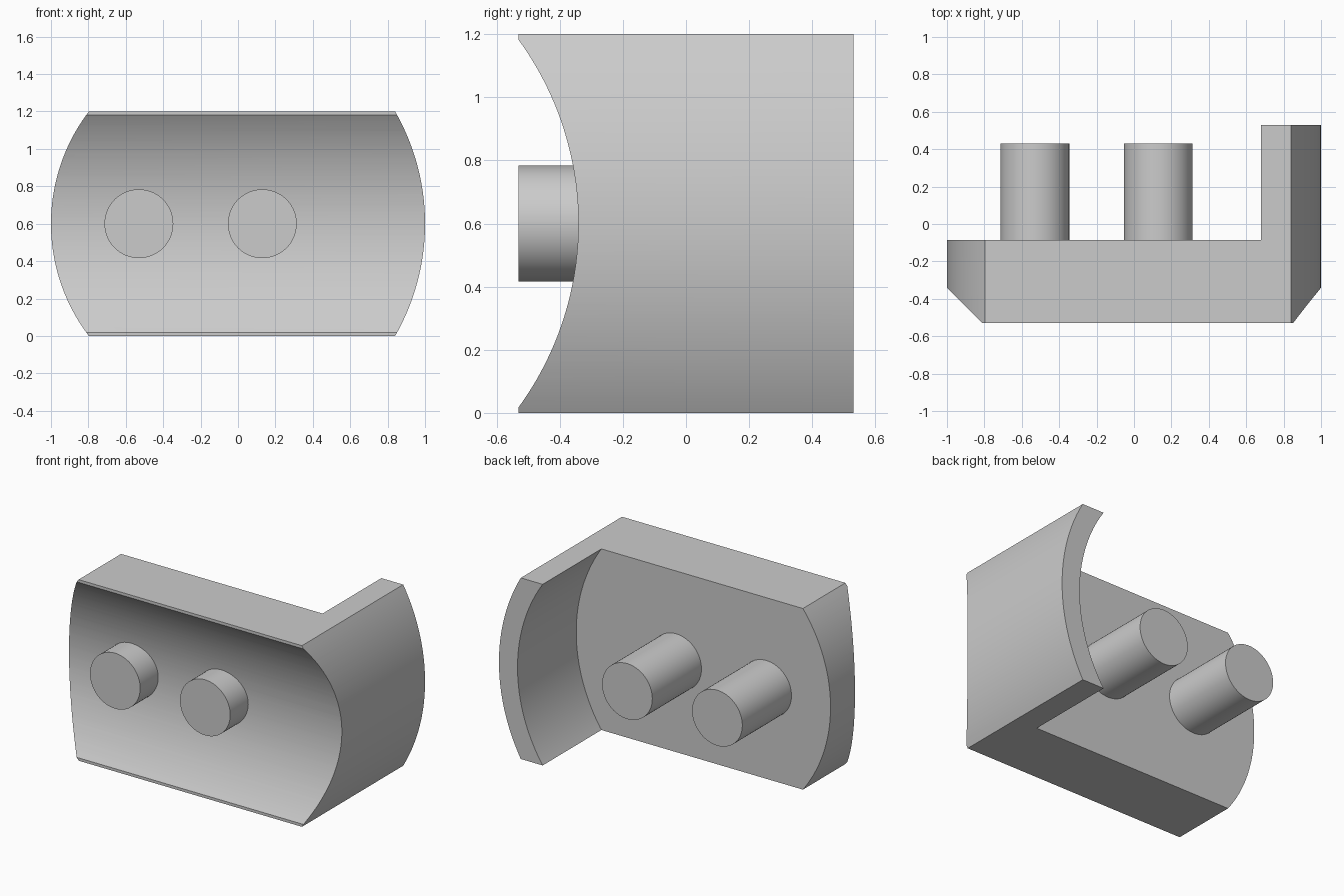
import bpy, bmesh, math
from mathutils import Vector

if "Cube" in bpy.data.objects:
    bpy.data.objects.remove(bpy.data.objects["Cube"])

grey = bpy.data.materials.new("plain_grey")
grey.diffuse_color = (0.6, 0.6, 0.6, 1)
grey.use_nodes = True
grey.node_tree.nodes["Principled BSDF"].inputs["Base Color"].default_value = grey.diffuse_color


def prism(name, profile, place, start, end):
    """Extrude a 2D profile; place(a, b, t) maps it into space."""
    bm = bmesh.new()
    base = bm.faces.new([bm.verts.new(place(a, b, start)) for a, b in profile])
    ext = bmesh.ops.extrude_face_region(bm, geom=[base])
    shift = Vector(place(0, 0, end)) - Vector(place(0, 0, start))
    bmesh.ops.translate(bm, vec=shift,
                        verts=[v for v in ext["geom"] if isinstance(v, bmesh.types.BMVert)])
    bmesh.ops.recalc_face_normals(bm, faces=bm.faces)
    mesh = bpy.data.meshes.new(name)
    bm.to_mesh(mesh)
    bm.free()
    mesh.materials.append(grey)
    obj = bpy.data.objects.new(name, mesh)
    bpy.context.collection.objects.link(obj)
    return obj


def arc(ca, cb, r, a0, a1, n=64):
    return [(ca + r * math.cos(a0 + (a1 - a0) * i / n),
             cb + r * math.sin(a0 + (a1 - a0) * i / n)) for i in range(n + 1)]


def along_y(a, b, t):
    return (a, t, b)


def along_x(a, b, t):
    return (t, a, b)


def apply_boolean(obj, cutter):
    mod = obj.modifiers.new("cut", 'BOOLEAN')
    mod.operation, mod.solver, mod.object = 'DIFFERENCE', 'EXACT', cutter
    bpy.context.view_layer.objects.active = obj
    bpy.ops.object.modifier_apply(modifier=mod.name)
    bpy.data.objects.remove(cutter)


def smooth(obj):
    bpy.ops.object.select_all(action='DESELECT')
    obj.select_set(True)
    bpy.context.view_layer.objects.active = obj
    bpy.ops.object.shade_smooth_by_angle(angle=math.radians(30))


# Bracket outline: bowed left and right ends
MID, DEPTH = 0.6, 0.53
R_LEFT, R_RIGHT, R_INNER = 0.99, 1.205, 1.069
t_left, t_right = math.asin(MID / R_LEFT), math.asin(MID / R_RIGHT)
outline = (arc(1 - R_RIGHT, MID, R_RIGHT, -t_right, t_right)
           + arc(R_LEFT - 1, MID, R_LEFT, math.pi - t_left, math.pi + t_left))
bracket = prism("bracket", outline, along_y, -DEPTH, DEPTH)

# Hollow out behind the plate, leaving a curved flange on the right
t_in = math.asin(0.7 / R_INNER)
hollow = arc(1 - R_RIGHT, MID, R_INNER, -t_in, t_in) + [(-1.5, 1.3), (-1.5, -0.1)]
apply_boolean(bracket, prism("hollow_cutter", hollow, along_y, -0.085, 1))

# Concave front face
R_FRONT = 0.989
scoop = arc(-0.341 - R_FRONT, MID, R_FRONT, 0, 2 * math.pi, 192)[:-1]
apply_boolean(bracket, prism("scoop_cutter", scoop, along_x, -1.5, 1.5))
smooth(bracket)

# Two pegs through the plate
for side, x in (("left", -0.53), ("right", 0.13)):
    circle = arc(x, MID, 0.184, 0, 2 * math.pi, 64)[:-1]
    smooth(prism(side + "_peg", circle, along_y, -DEPTH, 0.43))
